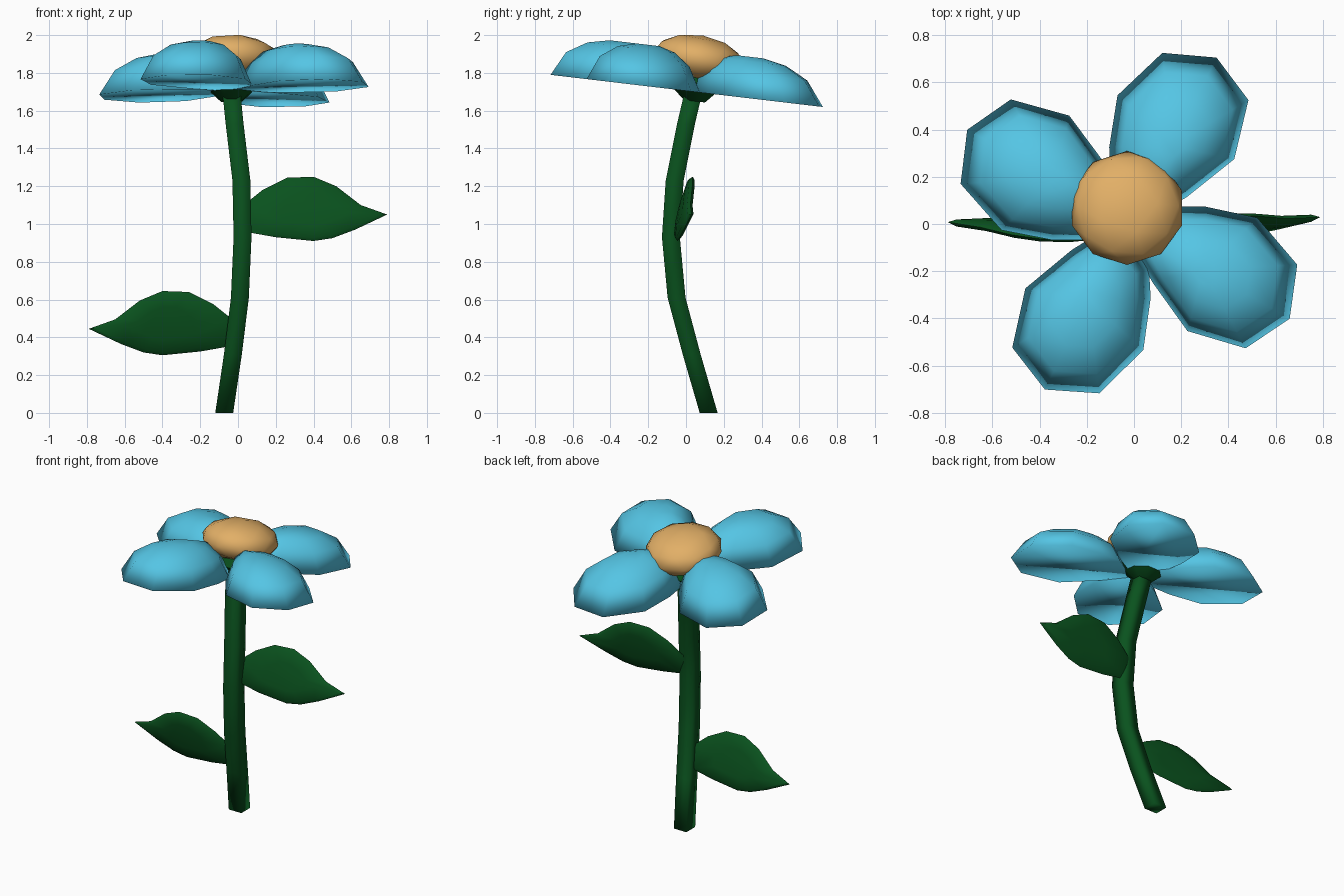
import bpy, bmesh, math
from mathutils import Vector, Matrix

cube = bpy.data.objects.get("Cube")
if cube:
    bpy.data.objects.remove(cube, do_unlink=True)


def material(name, rgb):
    m = bpy.data.materials.new(name)
    m.use_nodes = True
    m.diffuse_color = (*rgb, 1)
    m.node_tree.nodes["Principled BSDF"].inputs["Base Color"].default_value = (*rgb, 1)
    return m


BLUE = material("petal blue", (0.09, 0.56, 0.78))
GREEN = material("leaf green", (0.003, 0.085, 0.013))
GOLD = material("centre gold", (0.76, 0.43, 0.135))


def finish(bm, name, mat, sharp=None):
    bmesh.ops.recalc_face_normals(bm, faces=bm.faces)
    mesh = bpy.data.meshes.new(name)
    bm.to_mesh(mesh)
    bm.free()
    mesh.materials.append(mat)
    ob = bpy.data.objects.new(name, mesh)
    bpy.context.collection.objects.link(ob)
    mesh.shade_smooth()
    if sharp:
        mesh.set_sharp_from_angle(angle=math.radians(sharp))


def loft(name, rings, mat, sharp=None):
    """Skin a list of equal-length point rings and cap both ends."""
    bm = bmesh.new()
    loops = [[bm.verts.new(p) for p in ring] for ring in rings]
    n = len(loops[0])
    for a, b in zip(loops, loops[1:]):
        for i in range(n):
            j = (i + 1) % n
            bm.faces.new((a[i], a[j], b[j], b[i]))
    bm.faces.new(loops[0])
    bm.faces.new(loops[-1])
    finish(bm, name, mat, sharp)


def circle(x, y, z, r, n, slope=0):
    pts = []
    for i in range(n):
        a = math.tau * (i + 0.5) / n
        dy = r * math.sin(a)
        pts.append((x + r * math.cos(a), y + dy, z + slope * dy))
    return pts


SLOPE = -0.118  # the flower head leans back

# Curved four-sided stem
path = [(-0.073, 0.12, 0), (-0.027, 0.03, 0.31), (0.01, -0.05, 0.61),
        (0.024, -0.08, 0.93), (0.018, -0.06, 1.23), (-0.018, 0, 1.53),
        (-0.035, 0.04, 1.7)]
loft("stem", [circle(*p, 0.067, 4) for p in path], GREEN)

# Cup under the flower head
cup = [(1.65, 0.06), (1.73, 0.15), (1.80, 0.12)]
loft("flower_cup", [circle(-0.035, 0.045, z, r, 8, SLOPE) for z, r in cup], GREEN, 50)

# Flower centre
bm = bmesh.new()
bmesh.ops.create_icosphere(bm, subdivisions=2, radius=0.245)
bmesh.ops.scale(bm, vec=(1, 1, 0.51), verts=bm.verts)
bmesh.ops.rotate(bm, matrix=Matrix.Rotation(math.atan(SLOPE) * 1.5, 3, 'X'), verts=bm.verts)
bmesh.ops.translate(bm, vec=(-0.03, 0.068, 1.875), verts=bm.verts)
finish(bm, "flower_centre", GOLD)

# Petals: domed tops on flat undersides, turned around the centre
outline = [(0.14, 0.72), (0.37, 0.70), (0.505, 0.52), (0.445, 0.27),
           (0.245, 0.11), (0.06, 0.0), (-0.08, 0.19), (-0.085, 0.32), (-0.05, 0.54)]
middle = Vector((0.21, 0.38))
profile = [(0.2, 0.22), (0.5, 0.195), (0.79, 0.13), (1.0, 0.0)]
for k, angle in enumerate((0, 88, 181, 267)):
    turn = Matrix.Rotation(math.radians(angle), 2)
    rings = []
    for s, h in profile:
        ring = []
        for p in outline:
            # the crown of the dome sits a little towards the centre
            q = turn @ (middle * (0.86 + 0.14 * s) + (Vector(p) - middle) * s)
            y = q.y + 0.005
            ring.append((q.x - 0.02, y, 1.705 + SLOPE * y + h))
        rings.append(ring)
    loft(f"petal_{k + 1}", rings, BLUE)

# Leaves: thin lens shapes, one on each side
leaf = [(0.03, 0.02), (0.13, 0.10), (0.26, 0.165), (0.40, 0.17), (0.52, 0.12),
        (0.65, 0.02), (0.79, -0.03), (0.62, -0.11), (0.5, -0.155), (0.4, -0.17),
        (0.2, -0.15), (0.03, -0.12)]
layers = [(0.5, -0.025), (0.9, -0.015), (1.0, 0.0), (0.9, 0.015), (0.5, 0.025)]


def make_leaf(name, side, height, y0, tilt, bend):
    rings = []
    for s, t in layers:
        ring = []
        for x, z in leaf:
            x, z = 0.4 + (x - 0.4) * s, z * s
            y = y0 + tilt * z + bend * (x / 0.78) ** 2 + t
            ring.append((side * x, y, height + z))
        rings.append(ring)
    loft(name, rings, GREEN, 60)


make_leaf("left_leaf", 1, 1.08, -0.02, 0.24, 0.055)
make_leaf("right_leaf", -1, 0.475, -0.03, -0.24, 0.03)
